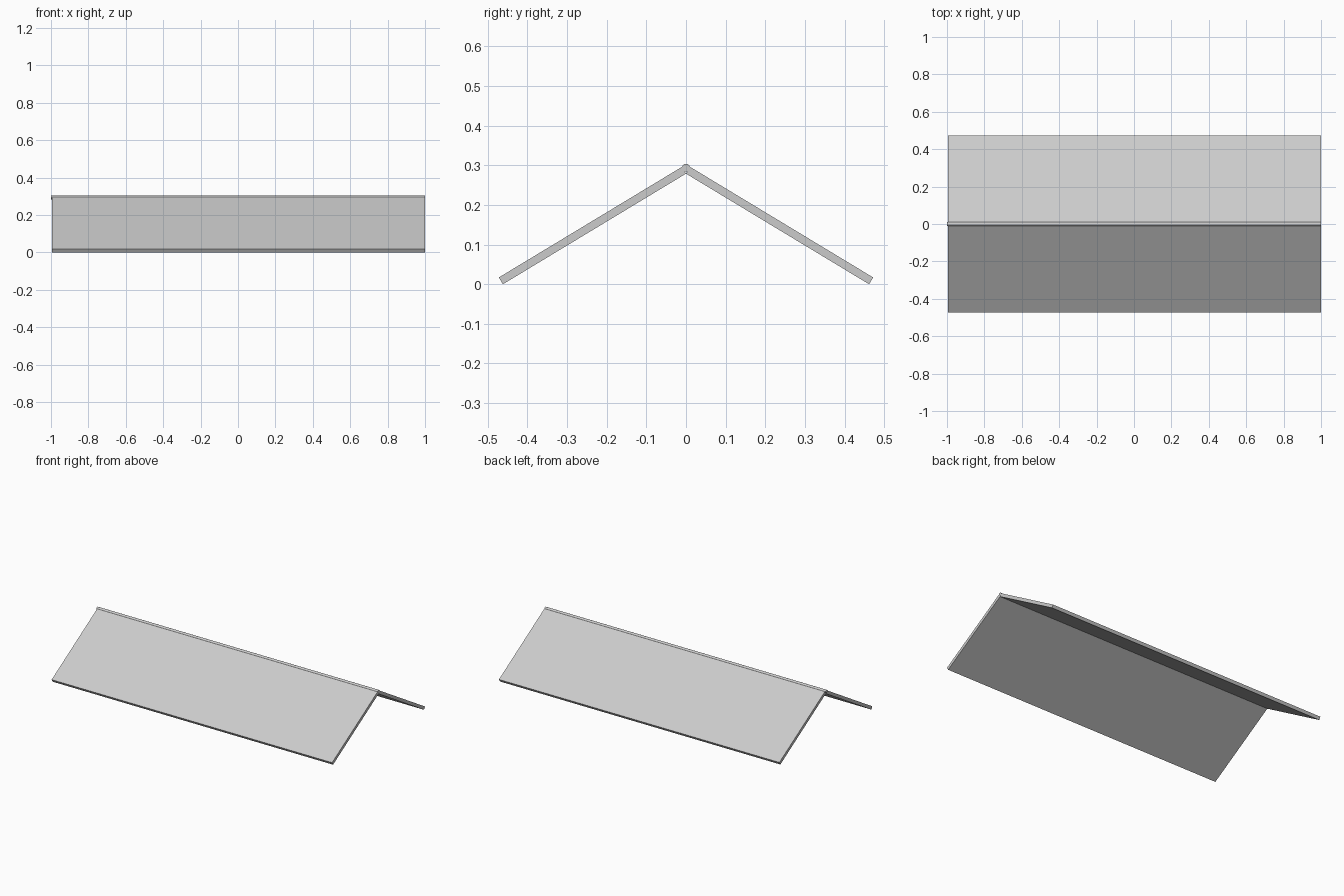
import bpy, bmesh, math
from mathutils import Vector

if "Cube" in bpy.data.objects:
    bpy.data.objects.remove(bpy.data.objects["Cube"])

ANGLE = math.atan2(0.279, 0.462)   # roof pitch
THICK = 0.02
APEX_Z = 0.279                     # where the undersides meet
X0, X1 = -0.995, 1.0


def roof_panel(name, side):
    """Flat slab sloping from the ridge down to the ground on one side."""
    normal = Vector((0, side * math.sin(ANGLE), math.cos(ANGLE))) * THICK
    top, foot = Vector((0, 0, APEX_Z)), Vector((0, side * 0.462, 0))
    profile = [top, foot, foot + normal, top + normal]
    bm = bmesh.new()
    face = bm.faces.new([bm.verts.new((X0, p.y, p.z)) for p in profile])
    ext = bmesh.ops.extrude_face_region(bm, geom=[face])
    verts = [v for v in ext["geom"] if isinstance(v, bmesh.types.BMVert)]
    bmesh.ops.translate(bm, verts=verts, vec=(X1 - X0, 0, 0))
    bmesh.ops.recalc_face_normals(bm, faces=bm.faces)
    mesh = bpy.data.meshes.new(name)
    bm.to_mesh(mesh)
    bm.free()
    bpy.context.collection.objects.link(bpy.data.objects.new(name, mesh))


# Two sloping panels
roof_panel("front_panel", -1)
roof_panel("back_panel", 1)

# Ridge rod lying in the groove between the panels
bpy.ops.mesh.primitive_cylinder_add(vertices=16, radius=0.01, depth=2.0,
                                    location=(0, 0, 0.294),
                                    rotation=(0, math.pi / 2, 0))
rod = bpy.context.object
rod.name = "ridge_rod"
bpy.ops.object.shade_smooth_by_angle()
